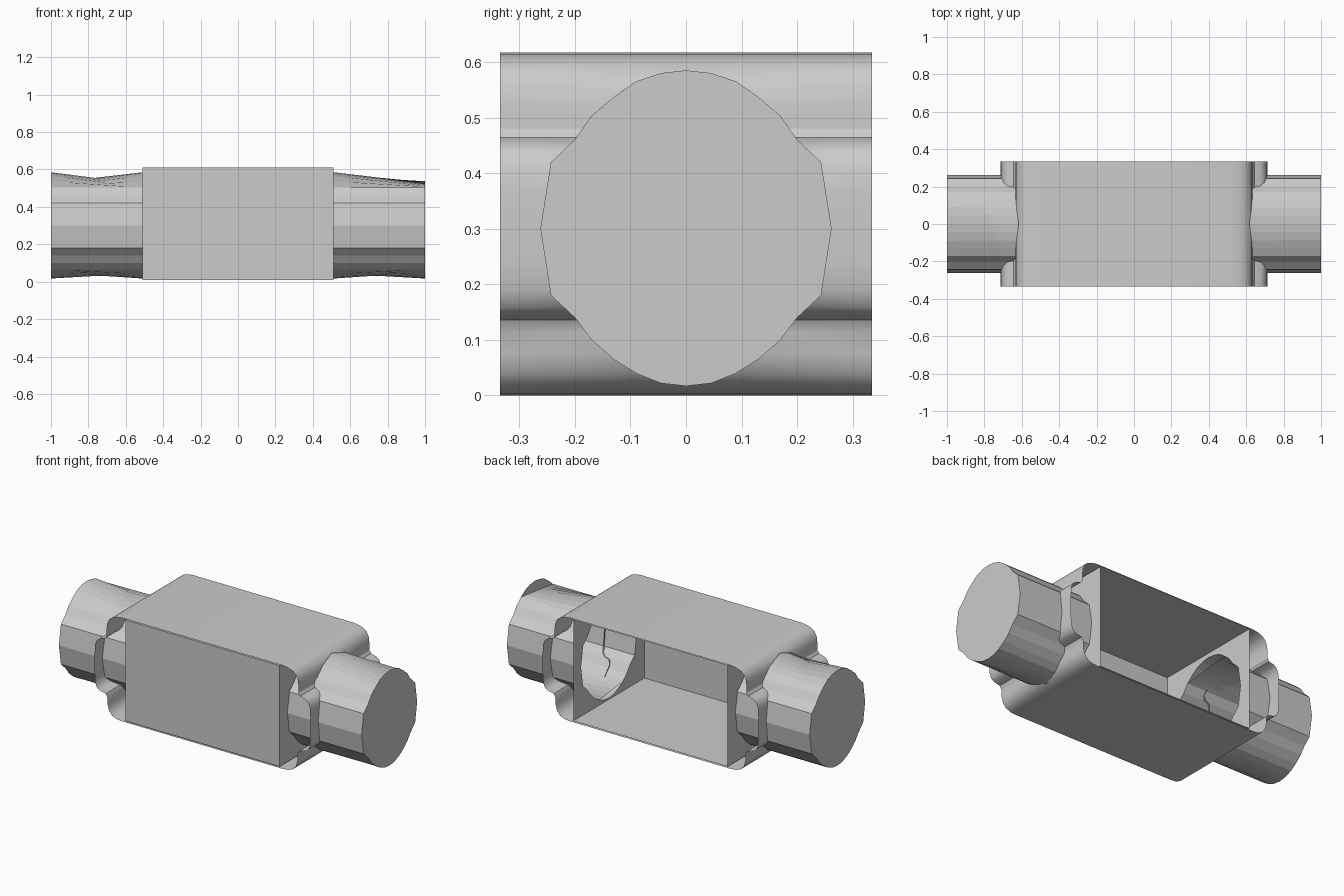
import bpy, bmesh

if "Cube" in bpy.data.objects:
    bpy.data.objects.remove(bpy.data.objects["Cube"])

D = 0.335                 # half depth in y
WALL, END = 0.51, 1.0     # x of the inner end wall and of the shaft end

# Shaft cross-section: right half (y, z) from top to bottom, then mirrored
HALF = [(0, .585), (.045, .58), (.09, .565), (.13, .537), (.17, .503), (.2, .46),
        (.243, .42), (.262, .3), (.243, .18), (.2, .14), (.17, .1), (.13, .065),
        (.09, .04), (.045, .022), (0, .017)]
RING = HALF + [(-y, z) for y, z in HALF[-2:0:-1]]
N = len(RING)
TOP, BOTTOM = (24, 31), (12, 17)      # index ranges cut off by a chord


def half_width(z):
    for (y0, z0), (y1, z1) in zip(HALF, HALF[1:]):
        if z1 <= z <= z0:
            return y0 + (y1 - y0) * (z0 - z) / (z0 - z1)
    return 0.0


def finish(name, bm, smooth=False):
    bmesh.ops.remove_doubles(bm, verts=bm.verts, dist=1e-5)
    bmesh.ops.recalc_face_normals(bm, faces=bm.faces)
    me = bpy.data.meshes.new(name)
    bm.to_mesh(me)
    bm.free()
    ob = bpy.data.objects.new(name, me)
    bpy.context.collection.objects.link(ob)
    if smooth:
        bpy.ops.object.select_all(action='DESELECT')
        ob.select_set(True)
        bpy.context.view_layer.objects.active = ob
        bpy.ops.object.shade_smooth_by_angle(angle=0.6)
    return ob


def face(bm, pts):
    bm.faces.new([bm.verts.new(p) for p in pts])


def sheet(bm, profile, fit):
    """Extrude an (x, z) profile along y, leaving out the shaft opening."""
    for (x0, z0), (x1, z1) in zip(profile, profile[1:]):
        w0, w1 = half_width(z0) * fit, half_width(z1) * fit
        for s in (-1, 1):
            face(bm, [(x0, s * w0, z0), (x0, s * D, z0),
                      (x1, s * D, z1), (x1, s * w1, z1)])


def flatten(ring):
    out = list(ring)
    for a, b in (TOP, BOTTOM):
        p, q = ring[a % N], ring[b % N]
        for i in range(a + 1, b):
            t = (i - a) / (b - a)
            out[i % N] = tuple(u + (v - u) * t for u, v in zip(p, q))
    return out


def loft(bm, xa, ra, xb, rb, indices):
    for k in indices:
        i, j = k % N, (k + 1) % N
        face(bm, [(xa, *ra[i]), (xb, *rb[i]), (xb, *rb[j]), (xa, *ra[j])])


# Outer wrap: rounded band with a raised collar at each end, open front and back
wrap = [(0, .617), (.53, .617), (.565, .613), (.595, .602), (.617, .585), (.63, .555),
        (.634, .52), (.634, .48), (.645, .464), (.68, .455), (.698, .44), (.71, .41),
        (.712, .36), (.713, .3), (.712, .24), (.71, .19), (.698, .158), (.68, .145),
        (.64, .136), (.628, .115), (.627, .075), (.617, .04), (.597, .016),
        (.565, .003), (.53, 0), (0, 0)]
bm = bmesh.new()
for s in (-1, 1):
    sheet(bm, [(s * x, z) for x, z in wrap], 0.96)
finish("outer_wrap", bm, smooth=True)

# Inner box: front panel, lining and pierced end walls, open at the back
bm = bmesh.new()
lo, hi = .008, .611
face(bm, [(-WALL, -D, lo), (WALL, -D, lo), (WALL, -D, hi), (-WALL, -D, hi)])
for z in (lo, hi):
    face(bm, [(-WALL, -D, z), (WALL, -D, z), (WALL, D, z), (-WALL, D, z)])
levels = [hi] + [z for y, z in HALF] + [lo]
for s in (-1, 1):
    sheet(bm, [(s * WALL, z) for z in levels], 1.0)
finish("inner_box", bm)

# Hollow faceted shafts with closed ends and uneven chord cuts
flat = flatten(RING)
for name, s, extra in (("right_shaft", 1, (BOTTOM,)), ("left_shaft", -1, (TOP, BOTTOM))):
    bm = bmesh.new()
    loft(bm, s * WALL, RING, s * END, flat, range(N))
    face(bm, [(s * END, y, z) for y, z in RING])
    for a, b in extra:
        loft(bm, s * WALL, flat, s * END, RING, range(a, b))
    finish(name, bm)
